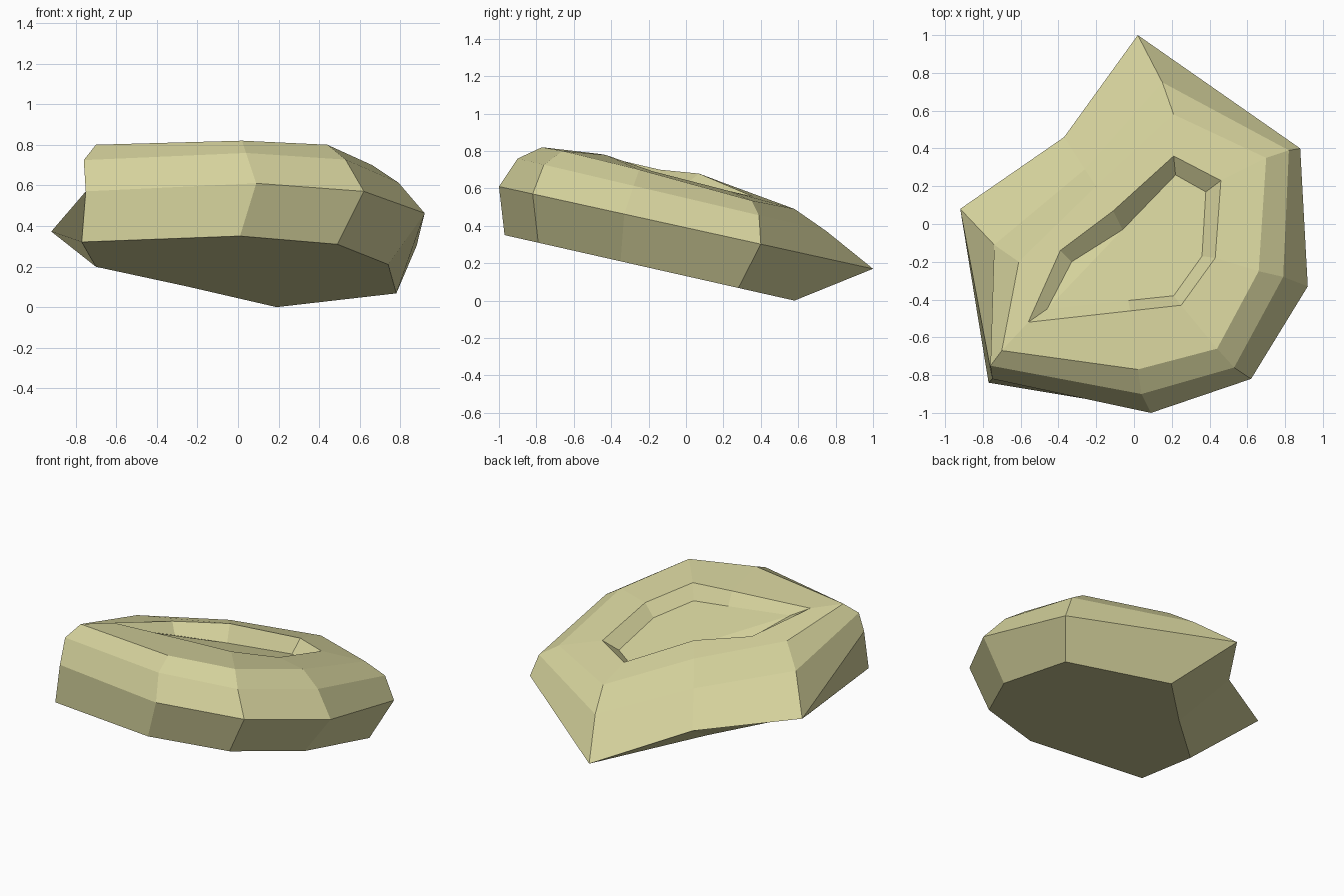
import bpy, bmesh

if "Cube" in bpy.data.objects:
    bpy.data.objects.remove(bpy.data.objects["Cube"])

# Chunky tilted rock: eight-sided rings stacked from the underside up, then into a shallow top recess.
# Corner order: back tip, back right, right, front right, front, front left, left, back-left notch.

def on_plane(points, height, slope):
    """Lay a flat outline on a plane that falls towards the back."""
    return [(x, y, max(0.0, height - slope * y)) for x, y in points]

underside = on_plane([(.19, .58), (.78, .28), (.74, -.35), (.49, -.79),
                      (.01, -.97), (-.77, -.84), (-.70, -.30), (-.25, .13)], .131, .226)
girth = on_plane([(.02, 1.0), (.88, .40), (.92, -.33), (.62, -.82),
                  (.09, -1.0), (-.75, -.82), (-.92, .08), (-.37, .46)], .39, .22)
shoulder = on_plane([(.15, .75), (.82, .39), (.79, -.28), (.53, -.76),
                     (.04, -.90), (-.76, -.75), (-.74, -.11), (-.26, .29)], .548, .235)
crown = [(.21, .58, .49), (.70, .35, .535), (.66, -.25, .70), (.44, -.66, .80),
         (.02, -.77, .82), (-.70, -.67, .80), (-.61, -.20, .705), (-.20, .20, .63)]
recess_rim = [(.21, .36, .556), (.46, .23, .586), (.43, -.18, .692), (.25, -.43, .779),
              (-.02, -.46, .784), (-.56, -.52, .789), (-.39, -.14, .70), (-.11, .07, .679)]
recess_floor = [(.22, .26, .49), (.38, .17, .52), (.36, -.17, .613), (.21, -.38, .687),
                (-.03, -.405, .705), (-.46, -.45, .741), (-.33, -.20, .645), (-.06, -.03, .60)]

bm = bmesh.new()
rings = [[bm.verts.new(p) for p in ring]
         for ring in (underside, girth, shoulder, crown, recess_rim, recess_floor)]

# Side bands between neighbouring rings
for low, high in zip(rings, rings[1:]):
    for i in range(8):
        j = (i + 1) % 8
        bm.faces.new((low[i], low[j], high[j], high[i]))

# Underside cap, and the recess floor creased from front left to the notch
bm.faces.new(rings[0])
floor = rings[-1]
bm.faces.new(floor[5:8])
bm.faces.new(floor[:6] + floor[7:])
bmesh.ops.recalc_face_normals(bm, faces=bm.faces)

mesh = bpy.data.meshes.new("rock")
bm.to_mesh(mesh)
bm.free()

stone = bpy.data.materials.new("pale khaki stone")
stone.diffuse_color = (.66, .64, .33, 1)
stone.use_nodes = True
stone.node_tree.nodes["Principled BSDF"].inputs["Base Color"].default_value = stone.diffuse_color
mesh.materials.append(stone)
rock = bpy.data.objects.new("rock", mesh)
bpy.context.collection.objects.link(rock)
